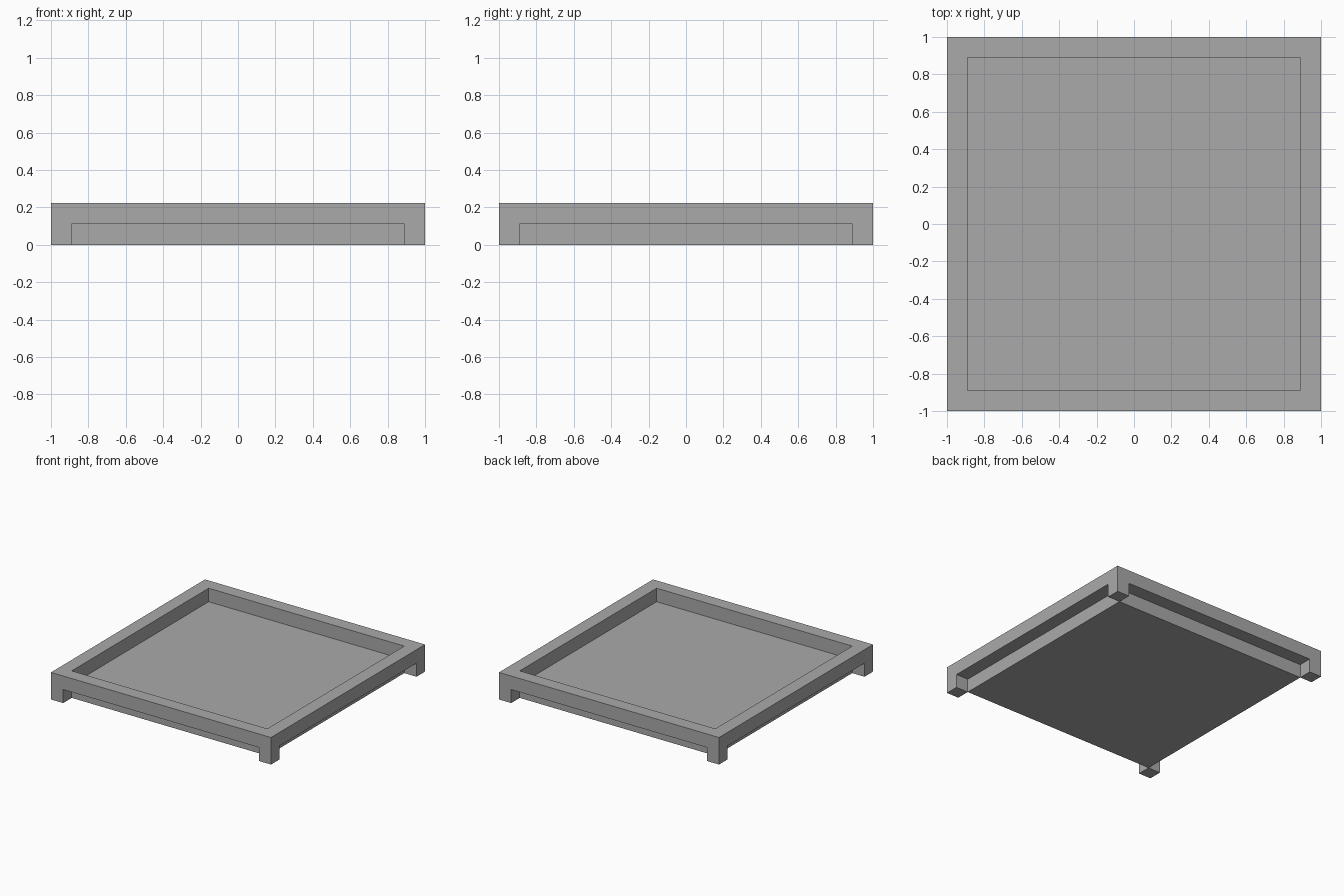
import bpy
import bmesh

cube = bpy.data.objects.get("Cube")
if cube:
    bpy.data.objects.remove(cube, do_unlink=True)

UNIT = 1 / 9            # rim width, rim height and leg height
INNER = 1 - UNIT

grey = bpy.data.materials.new("plain grey")
grey.use_nodes = True
colour = (0.4, 0.4, 0.4, 1)
grey.diffuse_color = colour
grey.node_tree.nodes["Principled BSDF"].inputs["Base Color"].default_value = colour


def add_object(name, bm):
    bmesh.ops.recalc_face_normals(bm, faces=bm.faces)
    mesh = bpy.data.meshes.new(name)
    bm.to_mesh(mesh)
    bm.free()
    mesh.materials.append(grey)
    obj = bpy.data.objects.new(name, mesh)
    bpy.context.collection.objects.link(obj)
    return obj


def extrude(bm, faces, height):
    result = bmesh.ops.extrude_face_region(bm, geom=faces)
    verts = [g for g in result["geom"] if isinstance(g, bmesh.types.BMVert)]
    bmesh.ops.translate(bm, verts=verts, vec=(0, 0, height))


# Square rim with a leg drawn down from each corner
bm = bmesh.new()
lines = (-1, -INNER, INNER, 1)
grid = [[bm.verts.new((x, y, UNIT)) for y in lines] for x in lines]
corners = []
for i in range(3):
    for j in range(3):
        if i == 1 and j == 1:
            continue
        face = bm.faces.new((grid[i][j], grid[i][j + 1],
                             grid[i + 1][j + 1], grid[i + 1][j]))
        if i != 1 and j != 1:
            corners.append(face)
# Keep the underside and extrude a copy of it upward
bottom = bm.faces[:]
top = bmesh.ops.duplicate(bm, geom=bottom)["geom"]
extrude(bm, [g for g in top if isinstance(g, bmesh.types.BMFace)], UNIT)
extrude(bm, corners, -UNIT)
bmesh.ops.remove_doubles(bm, verts=bm.verts, dist=0.0001)
bmesh.ops.dissolve_limit(bm, angle_limit=0.01, verts=bm.verts, edges=bm.edges)
add_object("rim_and_legs", bm)

# Recessed slab that forms the floor of the tray
bm = bmesh.new()
bmesh.ops.create_cube(bm, size=1)
bmesh.ops.scale(bm, verts=bm.verts, vec=(2 * INNER, 2 * INNER, UNIT))
bmesh.ops.translate(bm, verts=bm.verts, vec=(0, 0, UNIT / 2))
add_object("tray_floor", bm)
